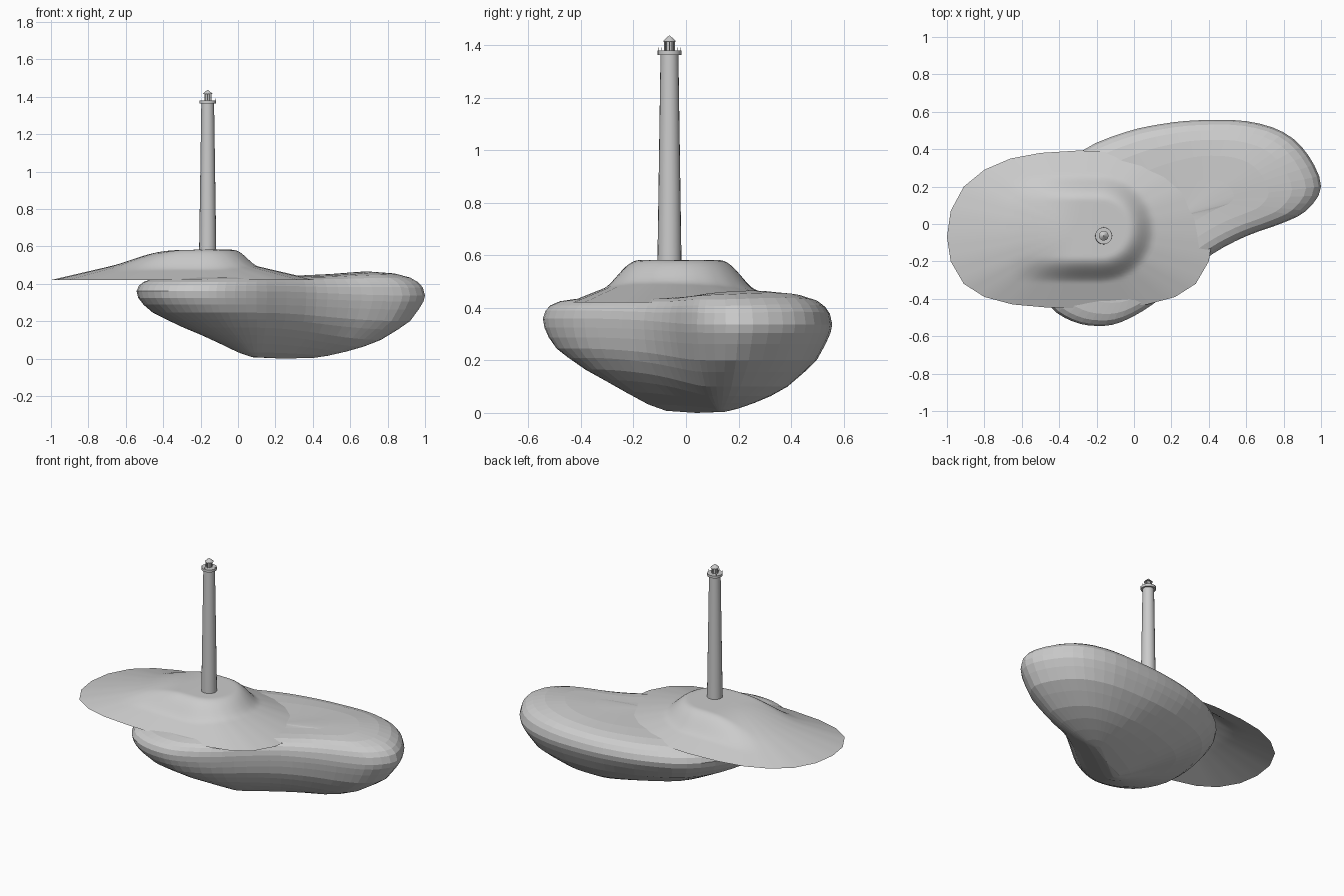
import bpy, bmesh, math
from mathutils import Vector

cube = bpy.data.objects.get("Cube")
if cube:
    bpy.data.objects.remove(cube)

stone = bpy.data.materials.new("stone_grey")
stone.use_nodes = True
GREY = (0.6, 0.6, 0.6, 1)
stone.diffuse_color = GREY
stone.node_tree.nodes["Principled BSDF"].inputs["Base Color"].default_value = GREY


def smoothstep(a, b, v):
    t = max(0, min(1, (v - a) / (b - a)))
    return t * t * (3 - 2 * t)


def finish(name, bm, smooth_angle=None):
    bmesh.ops.recalc_face_normals(bm, faces=bm.faces)
    mesh = bpy.data.meshes.new(name)
    bm.to_mesh(mesh)
    bm.free()
    mesh.materials.append(stone)
    obj = bpy.data.objects.new(name, mesh)
    bpy.context.collection.objects.link(obj)
    if smooth_angle:
        bpy.ops.object.select_all(action='DESELECT')
        obj.select_set(True)
        bpy.context.view_layer.objects.active = obj
        bpy.ops.object.shade_smooth_by_angle(angle=math.radians(smooth_angle))
    return obj


def loft(bm, rings, start=None, end=None):
    """Bridge closed rings of points, with optional pole points."""
    loops = [[bm.verts.new(p) for p in ring] for ring in rings]
    n = len(loops[0])
    for a, b in zip(loops, loops[1:]):
        for i in range(n):
            j = (i + 1) % n
            bm.faces.new((a[i], a[j], b[j], b[i]))
    for pole, loop in ((start, loops[0]), (end, loops[-1])):
        if pole:
            v = bm.verts.new(pole)
            for i in range(n):
                bm.faces.new((v, loop[i], loop[(i + 1) % n]))


def closed_spline(points, steps):
    """Smooth closed curve through the points."""
    result, n = [], len(points)
    for i in range(n):
        p0, p1, p2, p3 = (Vector(points[(i + k) % n]) for k in (-1, 0, 1, 2))
        for s in range(steps):
            t = s / steps
            result.append(0.5 * (2 * p1 + (p2 - p0) * t
                                 + (2 * p0 - 5 * p1 + 4 * p2 - p3) * t ** 2
                                 + (3 * p1 - p0 - 3 * p2 + p3) * t ** 3))
    return result


# Rock: bean outline shrunk towards a slanting keel, round rim and nearly flat top
OUTLINE = [(1, .2), (.93, .37), (.8, .49), (.6, .55), (.35, .555), (.15, .535),
           (-.05, .49), (-.28, .39), (-.45, .2), (-.53, -.05), (-.535, -.27),
           (-.45, -.44), (-.33, -.52), (-.2, -.545), (-.07, -.525), (.1, -.43),
           (.26, -.29), (.42, -.16), (.6, -.065), (.78, 0), (.92, .07)]
# scale, height on the conical side, height on the bowl side
UNDERSIDE = [(.04, .008, .004), (.15, .033, .015), (.3, .08, .037), (.45, .125, .064),
             (.6, .165, .1), (.75, .21, .155), (.86, .245, .2), (.94, .288, .262),
             (.985, .325, .305), (1, .36, .337)]
TOP = [(.98, .39, .372), (.94, .41, .398), (.87, .425, .42), (.75, .434, .434),
       (.55, .437, .44), (.25, .437, .44)]
KEEL_A, KEEL_B = Vector((.1, -.05)), Vector((.38, .13))
KEEL_MID = (KEEL_A + KEEL_B) / 2
# The front of the underside is fuller than the rim
BULGE = Vector((.35, -.937))


def rock_ring(row, underside):
    scale, cone_z, bowl_z = row
    axis = KEEL_B - KEEL_A
    ring = []
    for p in closed_spline(OUTLINE, 3):
        along = (p - KEEL_A).dot(axis) / axis.length_squared
        keel = KEEL_A.lerp(KEEL_B, smoothstep(-.8, 1.8, along))
        d = (p - keel).normalized()
        z = cone_z + (bowl_z - cone_z) * smoothstep(-1, 1, d.x + d.y)
        size = scale
        if underside:
            size += .8 * scale * (1 - scale) * math.exp(-3 * (1 - d.dot(BULGE)))
        q = keel + (p - keel) * size
        if not underside:
            z += .026 * math.exp(-((q.x - .72) ** 2 + (q.y - .27) ** 2) / .07)
        ring.append((q.x, q.y, z))
    return ring


bm = bmesh.new()
rock_rings = [rock_ring(r, True) for r in UNDERSIDE] + [rock_ring(r, False) for r in TOP]
loft(bm, rock_rings, (*KEEL_MID, 0), (*KEEL_MID, .44))
finish("rock", bm)

# Ground sheet: thin oval skirt rising to a round-ended plateau
CENTRE = Vector((-.29, -.035))
SUB, RINGS = 3, 36
HALF_RIM = [(0, .393), (-.21, .38), (-.37, .35), (-.51, .29), (-.62, .2), (-.69, .07),
            (-.71, -.07), (-.69, -.2), (-.62, -.32), (-.51, -.39), (-.36, -.43),
            (-.17, -.447), (0, -.45)]
corners = [Vector((CENTRE.x + x, y)) for x, y in HALF_RIM]
corners += [Vector((CENTRE.x - x, y)) for x, y in HALF_RIM[-2:0:-1]]


def sheet_height(p, rho):
    skirt = min(.152, .165 * (1 - rho))
    plateau = max(skirt, .162 - .12 * max(0, -.2 - p.x) ** 2)
    d = math.hypot(max(0, p.x + .18), p.y + .025)
    mound = (1 - smoothstep(.15, .29, d)) * smoothstep(-.68, -.28, p.x)
    return .42 + skirt + (plateau - skirt) * mound


rim = []
for a, b in zip(corners, corners[1:] + corners[:1]):
    rim += [a.lerp(b, k / SUB) for k in range(SUB)]
rings = []
for r in range(1, RINGS + 1):
    rho = r / RINGS
    pts = [CENTRE.lerp(p, rho) for p in rim]
    rings.append([(p.x, p.y, sheet_height(p, rho)) for p in pts])
bm = bmesh.new()
loft(bm, rings, (*CENTRE, sheet_height(CENTRE, 0)))
sheet = finish("ground_sheet", bm, 60)
# Open surface: make it face upwards
if sum(f.normal.z for f in sheet.data.polygons) < 0:
    sheet.data.flip_normals()

# Tower parts share one axis
TX, TY = -.162, -.063


def cylinder(name, z0, z1, r0, r1, sides=20, offsets=((0, 0),)):
    bm = bmesh.new()
    for ox, oy in offsets:
        part = bmesh.ops.create_cone(bm, cap_ends=True, segments=sides, radius1=r0,
                                     radius2=r1, depth=z1 - z0)
        bmesh.ops.translate(bm, verts=part["verts"],
                            vec=(TX + ox, TY + oy, (z0 + z1) / 2))
    return finish(name, bm, 35)


def circle(count, radius):
    return [(radius * math.cos(math.tau * i / count),
             radius * math.sin(math.tau * i / count)) for i in range(count)]


cylinder("tower", .5, 1.37, .047, .034)
cylinder("gallery_floor", 1.364, 1.38, .045, .045)
cylinder("gallery_posts", 1.378, 1.391, .001, .001, 6, circle(8, .0435))
cylinder("lantern_core", 1.378, 1.418, .013, .013, 12)
cylinder("lantern_posts", 1.378, 1.418, .0025, .0025, 6, circle(8, .0185))
cylinder("lantern_roof", 1.415, 1.437, .026, .002, 12)
